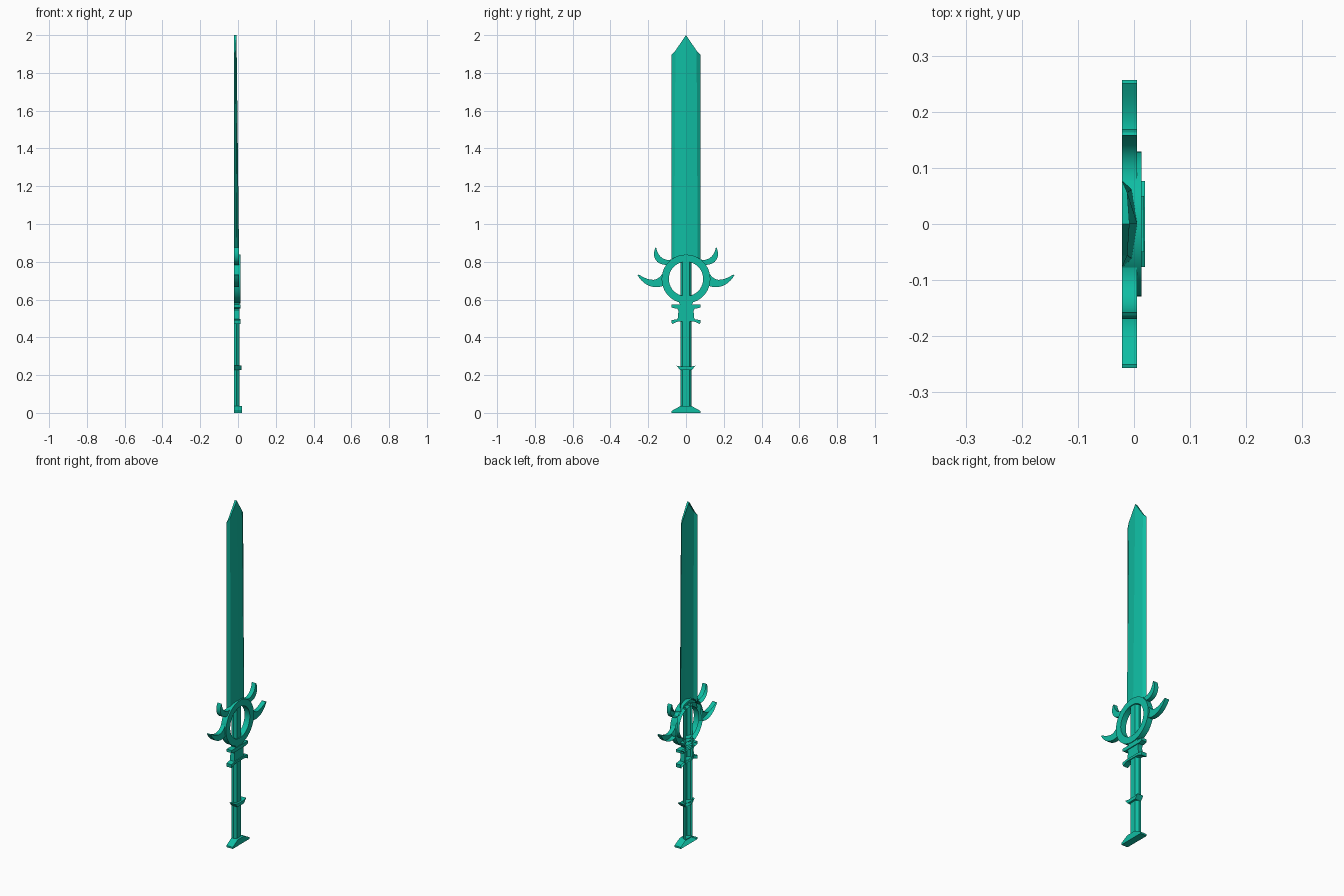
import bpy, bmesh, math
from mathutils import Vector
from mathutils.geometry import interpolate_bezier

if "Cube" in bpy.data.objects:
    bpy.data.objects.remove(bpy.data.objects["Cube"])

BACK = -0.021  # plane of the open back

teal = bpy.data.materials.new("teal")
teal.use_nodes = True
teal.diffuse_color = (0.005, 0.51, 0.365, 1)
teal.node_tree.nodes["Principled BSDF"].inputs["Base Color"].default_value = teal.diffuse_color


def finish(name, bm, smooth=False):
    bmesh.ops.recalc_face_normals(bm, faces=bm.faces)
    mesh = bpy.data.meshes.new(name)
    bm.to_mesh(mesh)
    bm.free()
    mesh.materials.append(teal)
    ob = bpy.data.objects.new(name, mesh)
    bpy.context.collection.objects.link(ob)
    if smooth:
        bpy.ops.object.select_all(action='DESELECT')
        ob.select_set(True)
        bpy.context.view_layer.objects.active = ob
        bpy.ops.object.shade_smooth_by_angle(angle=math.radians(30))
    return ob


def plate(name, outline, front, smooth=False):
    """Front face with side walls, open at the back; outline is (y, z)."""
    bm = bmesh.new()
    face = [bm.verts.new((front, y, z)) for y, z in outline]
    rear = [bm.verts.new((BACK, y, z)) for y, z in outline]
    bm.faces.new(face)
    for i in range(len(face)):
        bm.faces.new((face[i - 1], rear[i - 1], rear[i], face[i]))
    return finish(name, bm, smooth)


def loft(name, rows, closed=False, smooth=False):
    """Skin of quads over rows of points."""
    bm = bmesh.new()
    grid = [[bm.verts.new(p) for p in row] for row in rows]
    pairs = list(zip(grid, grid[1:])) + ([(grid[-1], grid[0])] if closed else [])
    for a, b in pairs:
        for i in range(len(a) - 1):
            bm.faces.new((a[i], a[i + 1], b[i + 1], b[i]))
    return finish(name, bm, smooth)


def both_sides(half):
    return half + [(-y, z) for y, z in reversed(half)]


def bezier(*points):
    p = [Vector((y, z, 0)) for y, z in points]
    return [(v.x, v.y) for v in interpolate_bezier(*p, 12)]


# Blade: ridge in the middle, bevelled edges, pointed tip
def blade_row(ridge, shoulder, inset, heights):
    edge_z, inner_z, top_z = heights
    half = [(BACK, 0.077, edge_z), (shoulder, inset, inner_z)]
    return ([(x, -y, z) for x, y, z in half] + [(ridge, 0, top_z)]
            + half[::-1])


base = blade_row(0.006, -0.004, 0.062, (0.8, 0.8, 0.8))
point = blade_row(-0.008, -0.012, 0.056, (1.895, 1.918, 2.0))
rim = [(BACK, y, z) for x, y, z in point]
loft("blade", [base, point])
loft("blade_tip_wall", [point[1:4], rim[1:4]])
for side, a, b in (("right", 0, 1), ("left", 4, 3)):
    bm = bmesh.new()
    bm.faces.new([bm.verts.new(p) for p in (point[a], point[b], rim[b])])
    finish("blade_tip_corner_" + side, bm)

# Grip: half of a faceted bar, running up behind the ring
section = [(BACK, 0.03), (-0.008, 0.03), (0.007, 0.018)]
section += [(x, -y) for x, y in reversed(section)]
loft("grip", [[(x, y, z) for x, y in section] for z in (0.03, 0.81)])

# Pommel, grip collar and guard plates
plate("pommel", both_sides([(0.077, 0), (0.077, 0.01), (0.03, 0.036)]), 0.02)
plate("grip_collar", both_sides([(0.03, 0.226), (0.05, 0.25), (0.025, 0.245)]), 0.018)
plate("lower_guard", both_sides([(0.045, 0.483), (0.075, 0.47),
                                 (0.077, 0.491), (0.045, 0.496)]), 0.012)
plate("guard_block", both_sides([(0.045, 0.49), (0.04, 0.54), (0.05, 0.56)]), 0.007)
plate("upper_guard", both_sides([(0.055, 0.552), (0.076, 0.558),
                                 (0.076, 0.573), (0.04, 0.573)]), 0.012)
plate("ring_neck", both_sides([(0.03, 0.57), (0.045, 0.602)]), 0.009)

# Guard ring
SIDES, CENTRE = 40, 0.709
profile = [(BACK, 0.129), (0.013, 0.129), (0.013, 0.091), (BACK, 0.091)]
rows = []
for i in range(SIDES):
    a = math.tau * i / SIDES
    rows.append([(x, r * math.cos(a), CENTRE + r * math.sin(a)) for x, r in profile])
loft("guard_ring", rows, closed=True, smooth=True)

# Curved horns on both sides of the ring
lower = (bezier((0.115, 0.675), (0.16, 0.655), (0.22, 0.665), (0.257, 0.73))
         + bezier((0.25, 0.732), (0.18, 0.69), (0.14, 0.69), (0.105, 0.775)))
upper = (bezier((0.09, 0.785), (0.15, 0.775), (0.185, 0.82), (0.163, 0.872))
         + bezier((0.158, 0.876), (0.15, 0.82), (0.10, 0.79), (0.05, 0.825)))
for level, shape in (("lower", lower), ("upper", upper)):
    for side, s in (("back", 1), ("front", -1)):
        plate(f"{level}_horn_{side}", [(s * y, z) for y, z in shape], 0.005, True)
